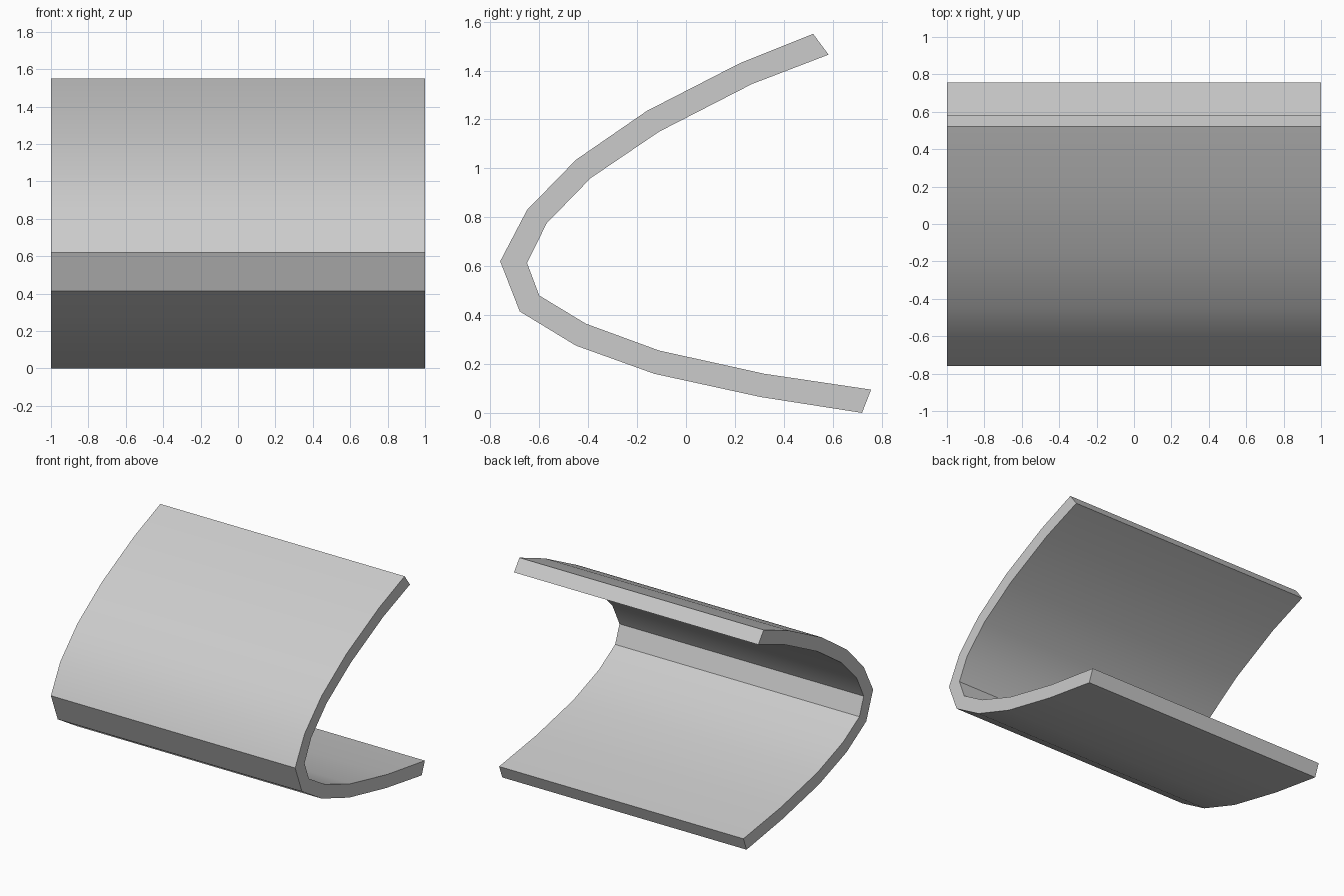
import bpy, bmesh, math

cube = bpy.data.objects.get("Cube")
if cube:
    bpy.data.objects.remove(cube, do_unlink=True)

HALF_WIDTH = 1.0

# Cross-section (y, z) from the upper lip round the bend to the lower lip
outer = [(0.52, 1.55), (0.22, 1.43), (-0.16, 1.235), (-0.45, 1.035),
         (-0.65, 0.83), (-0.76, 0.62), (-0.68, 0.415), (-0.45, 0.275),
         (-0.13, 0.16), (0.305, 0.065), (0.72, 0.0)]
inner = [(0.583, 1.465), (0.27, 1.345), (-0.11, 1.15), (-0.39, 0.96),
         (-0.57, 0.775), (-0.65, 0.613), (-0.60, 0.48), (-0.41, 0.365),
         (-0.11, 0.255), (0.32, 0.16), (0.757, 0.095)]

# Plain grey material
grey = bpy.data.materials.new("light grey")
grey.use_nodes = True
colour = (0.6, 0.6, 0.6, 1.0)
grey.diffuse_color = colour
grey.node_tree.nodes["Principled BSDF"].inputs["Base Color"].default_value = colour

# One end of the band as a row of quads, extruded across the width
bm = bmesh.new()
rows = [[bm.verts.new((-HALF_WIDTH, y, z)) for y, z in line] for line in (outer, inner)]
for i in range(len(outer) - 1):
    bm.faces.new((rows[0][i], rows[0][i + 1], rows[1][i + 1], rows[1][i]))
end = bm.faces[:]
result = bmesh.ops.extrude_face_region(bm, geom=end, use_keep_orig=True)
moved = [g for g in result["geom"] if isinstance(g, bmesh.types.BMVert)]
bmesh.ops.translate(bm, verts=moved, vec=(2 * HALF_WIDTH, 0, 0))
bmesh.ops.recalc_face_normals(bm, faces=bm.faces[:])

mesh = bpy.data.meshes.new("curved_panel")
bm.to_mesh(mesh)
bm.free()
mesh.materials.append(grey)
panel = bpy.data.objects.new("curved_panel", mesh)
bpy.context.collection.objects.link(panel)

# Smooth gentle bends, keep the tight folds and rims crisp
bpy.ops.object.select_all(action="DESELECT")
panel.select_set(True)
bpy.context.view_layer.objects.active = panel
bpy.ops.object.shade_smooth_by_angle(angle=math.radians(30))
